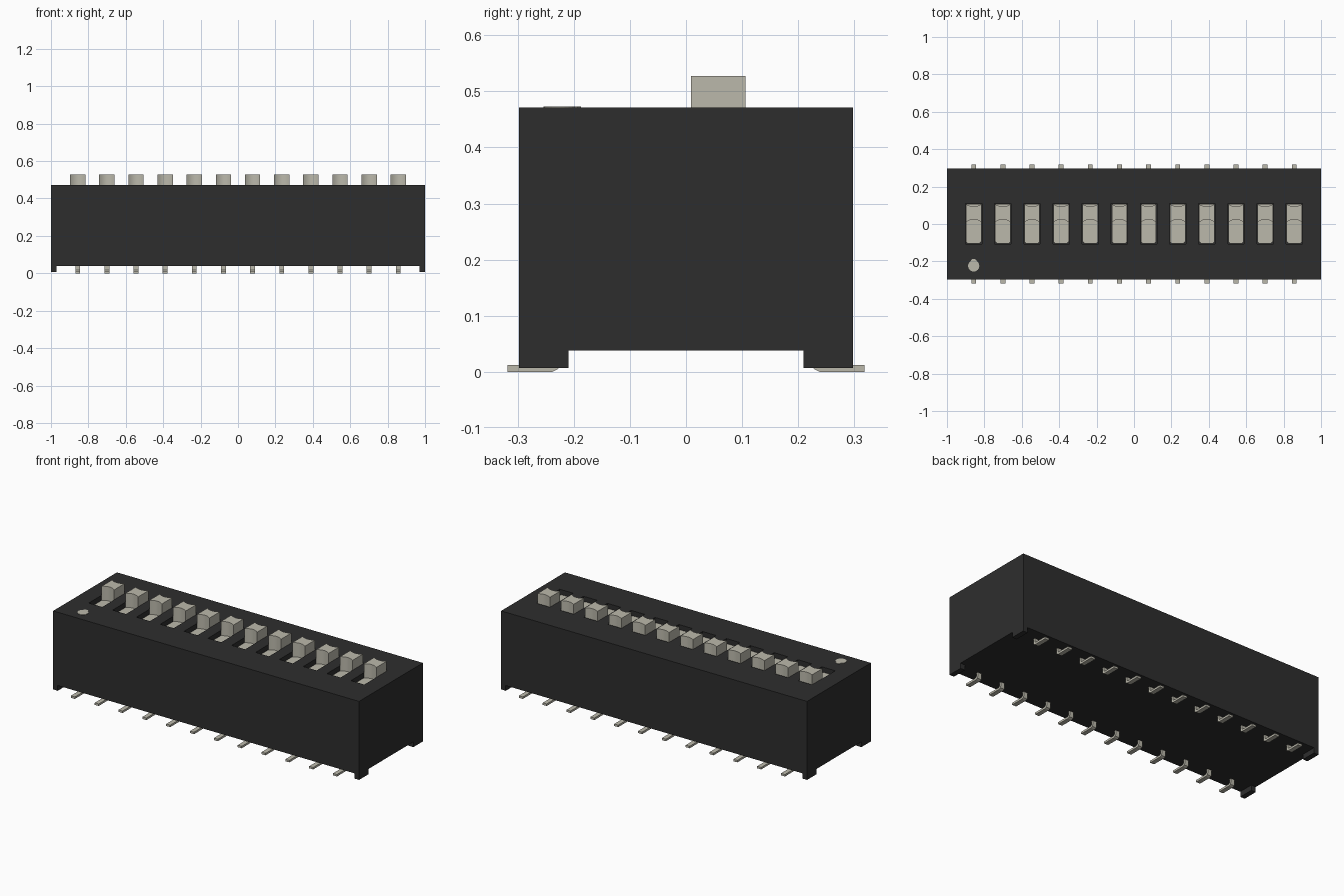
import bpy, bmesh, math
from mathutils import Vector

cube = bpy.data.objects.get("Cube")
if cube:
    bpy.data.objects.remove(cube, do_unlink=True)


def material(name, rgb):
    m = bpy.data.materials.new(name)
    m.use_nodes = True
    m.diffuse_color = (*rgb, 1)
    m.node_tree.nodes["Principled BSDF"].inputs["Base Color"].default_value = (*rgb, 1)
    return m


BLACK = material("black plastic", (0.027, 0.027, 0.027))
BEIGE = material("beige", (0.50, 0.485, 0.41))


def prism(bm, outline, axis, lo, hi):
    """Extrude a 2D outline along x (outline in y, z) or z (outline in x, y)."""
    def place(p, h):
        return Vector((h, p[0], p[1])) if axis == "x" else Vector((p[0], p[1], h))
    face = bm.faces.new([bm.verts.new(place(p, lo)) for p in outline])
    ext = bmesh.ops.extrude_face_region(bm, geom=[face])["geom"]
    moved = [g for g in ext if isinstance(g, bmesh.types.BMVert)]
    bmesh.ops.translate(bm, verts=moved, vec=place((0, 0), hi - lo))


def rect(x0, x1, y0, y1):
    return [(x0, y0), (x1, y0), (x1, y1), (x0, y1)]


def finish(bm, name, mat):
    bmesh.ops.recalc_face_normals(bm, faces=bm.faces)
    me = bpy.data.meshes.new(name)
    bm.to_mesh(me)
    bm.free()
    ob = bpy.data.objects.new(name, me)
    bpy.context.collection.objects.link(ob)
    me.materials.append(mat)
    return ob


def select_only(ob):
    bpy.ops.object.select_all(action="DESELECT")
    ob.select_set(True)
    bpy.context.view_layer.objects.active = ob


COUNT = 12
XS = [-0.857 + i * 1.714 / (COUNT - 1) for i in range(COUNT)]
TOP, BOTTOM, HALF_Y = 0.471, 0.038, 0.298
SLOT_FLOOR = 0.42

# Housing with a row of slots cut into the top
bm = bmesh.new()
prism(bm, rect(-1, 1, -HALF_Y, HALF_Y), "z", BOTTOM, TOP)
housing = finish(bm, "housing", BLACK)

bm = bmesh.new()
for x in XS:
    prism(bm, rect(x - 0.044, x + 0.044, -0.107, 0.109), "z", SLOT_FLOOR, TOP + 0.1)
cutter = finish(bm, "slot_cutter", BLACK)
cutter.hide_render = True
mod = housing.modifiers.new("slots", "BOOLEAN")
mod.operation = "DIFFERENCE"
mod.solver = "EXACT"
mod.object = cutter
select_only(housing)
bpy.ops.object.modifier_apply(modifier=mod.name)
bpy.data.objects.remove(cutter, do_unlink=True)

# Standoff feet at the four corners
bm = bmesh.new()
for sx in (-1, 1):
    for sy in (-1, 1):
        xs, ys = sorted((sx * 0.97, sx)), sorted((sy * 0.209, sy * HALF_Y))
        prism(bm, rect(*xs, *ys), "z", 0.007, BOTTOM)
finish(bm, "standoff_feet", BLACK)

# Sliders: a plate lying in the slot and a knob with scooped front and back
W = 0.041
STEPS = 8
for i, x in enumerate(XS, 1):
    bm = bmesh.new()
    c = 0.01
    plate = [(x - W, 0.106), (x - W, -0.104 + c), (x - W + c, -0.104),
             (x + W - c, -0.104), (x + W, -0.104 + c), (x + W, 0.106)]
    prism(bm, plate, "z", SLOT_FLOOR, 0.443)
    ts = [-1 + 2 * k / STEPS for k in range(STEPS + 1)]
    front = [(x + W * t, 0.009 + 0.016 * (1 - t * t)) for t in ts]
    back = [(x + W * t, 0.106 - 0.013 * (1 - t * t)) for t in reversed(ts)]
    prism(bm, front + back, "z", 0.443, 0.527)
    slider = finish(bm, f"slider_{i:02d}", BEIGE)
    select_only(slider)
    bpy.ops.object.shade_smooth_by_angle(angle=math.radians(30))

# Bent terminals along both long sides
BEND = [(0.318, 0.012), (0.318, 0), (0.238, 0), (0.228, 0.005), (0.224, 0.015),
        (0.224, 0.042), (0.236, 0.042), (0.236, 0.018), (0.242, 0.012)]
for side, name in ((-1, "front_terminals"), (1, "back_terminals")):
    bm = bmesh.new()
    for x in XS:
        prism(bm, [(side * y, z) for y, z in BEND], "x", x - 0.013, x + 0.013)
    finish(bm, name, BEIGE)

# Position marker: a disc with a short tab pointing to the first slider
bm = bmesh.new()
mx, my, r = XS[0], -0.224, 0.030
angles = [math.radians(120 + 300 * k / 20) for k in range(21)]
disc = [(mx + r * math.cos(a), my + r * math.sin(a)) for a in angles]
tab = [(mx + 0.015, my + 0.030), (mx + 0.006, my + 0.037),
       (mx - 0.006, my + 0.037), (mx - 0.015, my + 0.030)]
prism(bm, disc + tab, "z", TOP - 0.002, TOP + 0.002)
finish(bm, "position_marker", BEIGE)
